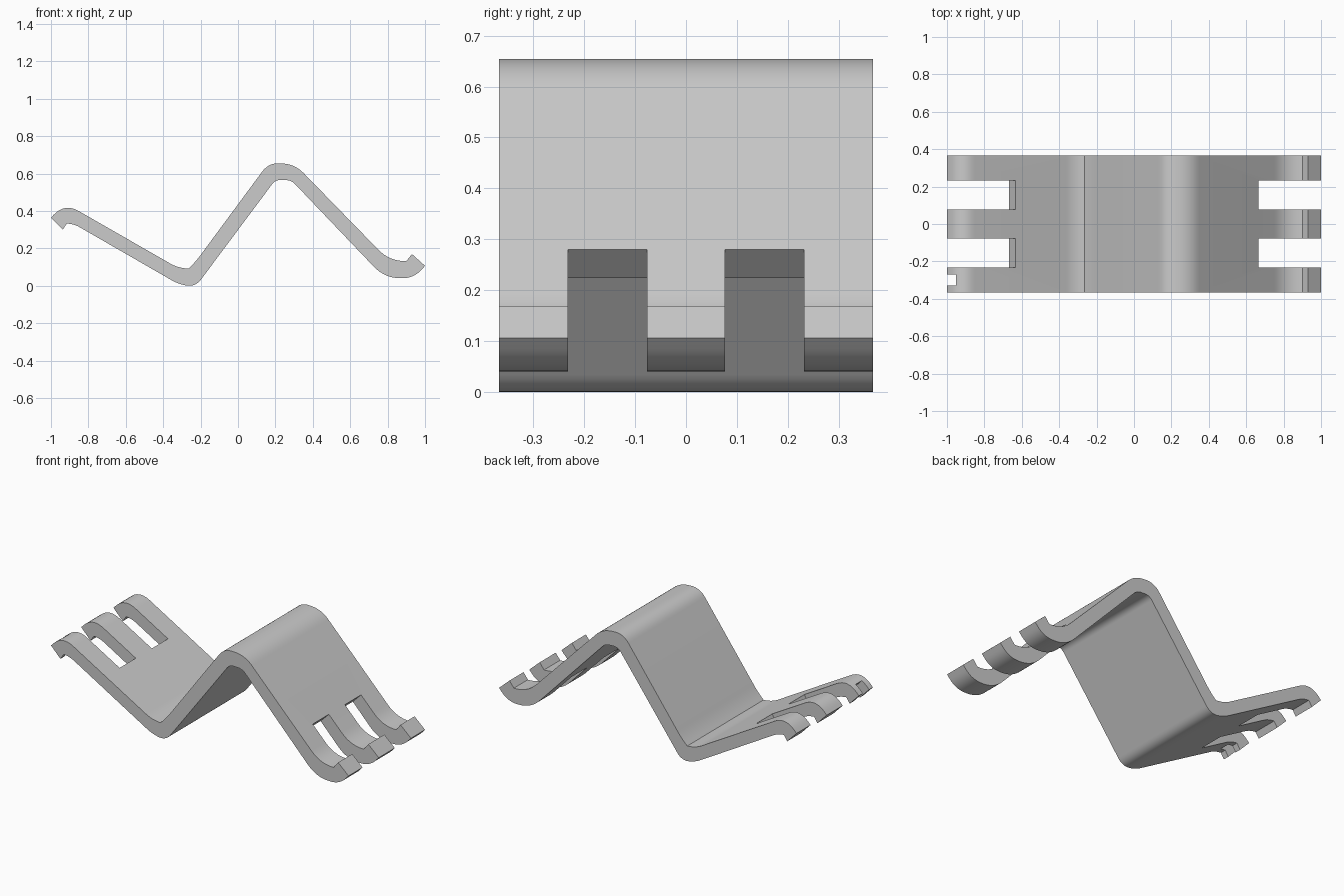
import bpy, bmesh
from mathutils import Vector

if "Cube" in bpy.data.objects:
    bpy.data.objects.remove(bpy.data.objects["Cube"])


def rounded(points, steps=8):
    """Round each (x, z, r) corner with a quadratic curve of tangent length r."""
    out = []
    n = len(points)
    for i, (x, z, r) in enumerate(points):
        c = Vector((x, z))
        if r == 0:
            out.append(c)
            continue
        a = c + (Vector(points[i - 1][:2]) - c).normalized() * r
        b = c + (Vector(points[(i + 1) % n][:2]) - c).normalized() * r
        for k in range(steps + 1):
            t = k / steps
            out.append(a * (1 - t) ** 2 + c * 2 * t * (1 - t) + b * t * t)
    return out


def extrude(name, outline, y0, y1):
    """Extrude an xz outline along y."""
    bm = bmesh.new()
    face = bm.faces.new([bm.verts.new((p[0], y0, p[1])) for p in outline])
    res = bmesh.ops.extrude_face_region(bm, geom=[face])
    new = [v for v in res["geom"] if isinstance(v, bmesh.types.BMVert)]
    bmesh.ops.translate(bm, verts=new, vec=(0, y1 - y0, 0))
    bmesh.ops.recalc_face_normals(bm, faces=bm.faces[:])
    mesh = bpy.data.meshes.new(name)
    bm.to_mesh(mesh)
    bm.free()
    obj = bpy.data.objects.new(name, mesh)
    bpy.context.collection.objects.link(obj)
    return obj


# Bent strip, outlined along the upper side then back along the lower side
profile = [
    (-1, .37, 0), (-.925, .447, .085), (-.325, .103, .045), (-.265, .097, 0),
    (-.225, .136, .04), (.165, .664, .06), (.305, .655, .065),
    (.81, .137, .085), (.90, .137, 0), (.93, .175, 0), (1, .112, 0),
    (.94, .046, .06), (.785, .046, .085), (.285, .57, .03), (.20, .572, .03),
    (-.23, -.004, .055), (-.325, .018, .038), (-.875, .335, .035),
    (-.915, .338, 0), (-.937, .305, 0),
]
outline = rounded(profile)
low = min(p.y for p in outline)
plate = extrude("bent_plate", [(p.x, p.y - low) for p in outline], -.367, .367)

# Slots between the fingers, cut square to the plate, and one small end notch
left_slot = [(-.59, .35), (-.71, .14), (-1.2, .14), (-1.2, .6), (-.59, .6)]
right_slot = [(.74, .355), (.54, .155), (.54, -.2), (1.2, -.2), (1.2, .355)]
notch = [(-.98, .437), (-.88, .33), (-1.0, .2), (-1.1, .35)]
cutters = [extrude("notch_cutter", notch, -.33, -.27)]
for y in (-.232, .077):
    for shape in (left_slot, right_slot):
        cutters.append(extrude("slot_cutter", shape, y, y + .155))

bpy.context.view_layer.objects.active = plate
plate.select_set(True)
for cutter in cutters:
    cutter.hide_render = True
    mod = plate.modifiers.new("cut", "BOOLEAN")
    mod.operation = "DIFFERENCE"
    mod.solver = "EXACT"
    mod.object = cutter
    bpy.ops.object.modifier_apply(modifier=mod.name)
    bpy.data.objects.remove(cutter)

bpy.ops.object.shade_smooth_by_angle(angle=.5)
